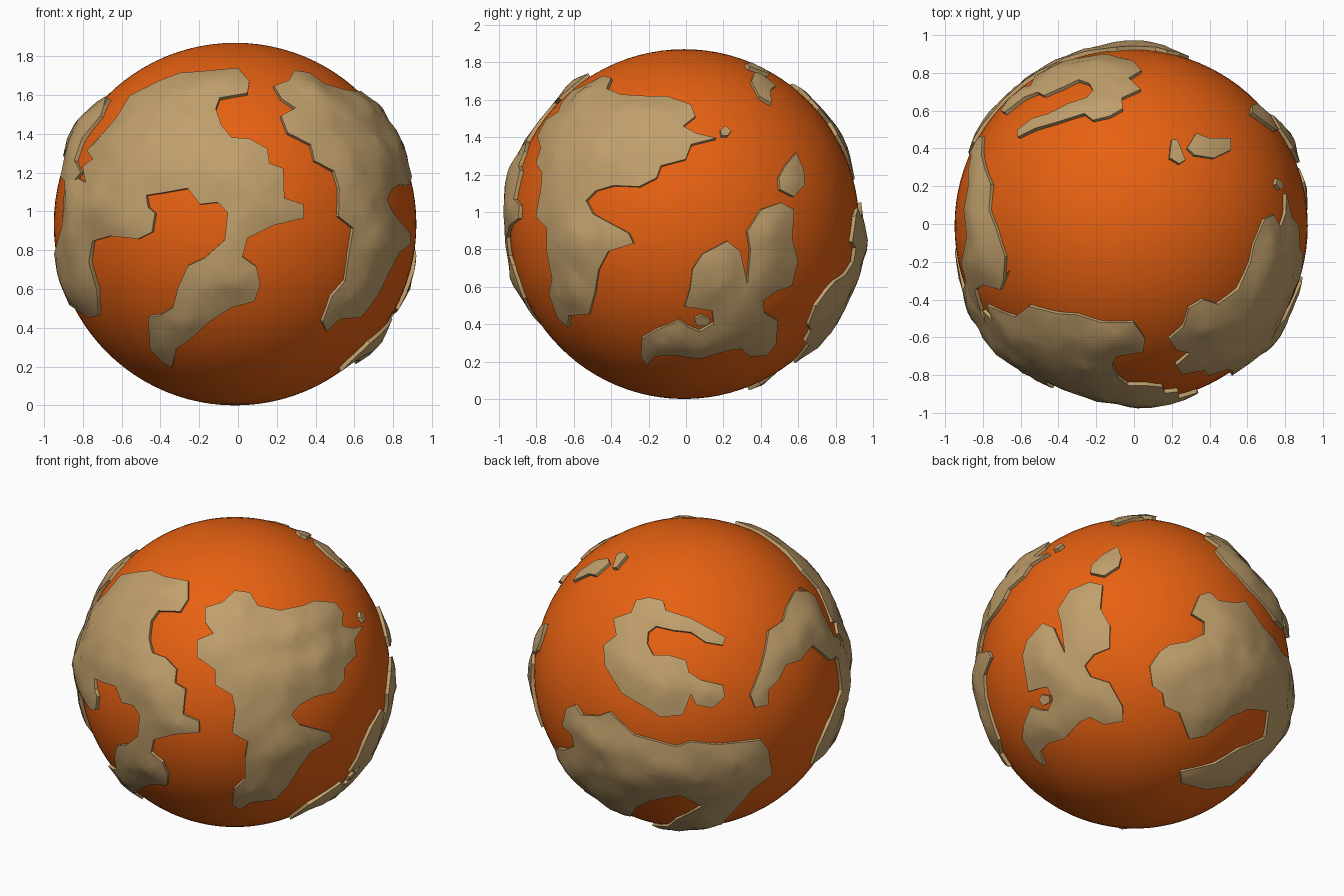
import bpy, bmesh, random
from math import sin, cos, radians, hypot, atan2
from mathutils import Vector, noise, geometry

random.seed(4)
R, C = 0.935, Vector((-0.015, -0.01, 0.935))


def material(name, color):
    m = bpy.data.materials.new(name)
    m.diffuse_color = color
    return m


ORANGE = material("ocean_orange", (0.8, 0.12, 0.006, 1))
TAN = material("land_tan", (0.53, 0.35, 0.15, 1))


def view(cx, cy, r, azimuth, elevation):
    """Drawing plane: centre, radius, and right / up / outward axes."""
    a, e = radians(azimuth), radians(elevation)
    out = Vector((sin(a) * cos(e), -cos(a) * cos(e), sin(e)))
    right = Vector((cos(a), sin(a), 0))
    return cx, cy, r * 1.025, right, out.cross(right), out


FRONT = view(235.5, 224, 181.5, 0, 0)
SIDE = view(684.5, 224.7, 175, 90, 0)
TOP = view(1131.5, 226.5, 177, 0, 90)
FR = view(235, 672, 155, 35, 25)
BL = view(688, 672, 155, 215, 25)
BR = view(1135, 672, 155, 140, -30)


def directions(v, pts):
    cx, cy, r, right, up, out = v
    for x, y in pts:
        a, b = (x - cx) / r, (cy - y) / r
        w = max(0.0, 1 - a * a - b * b) ** 0.5
        yield (right * a + up * b + out * w).normalized()


def edge_distance(p, poly):
    """Distance to the outline, negative outside it."""
    inside, best = False, 9
    for a, b in zip(poly, poly[1:] + poly[:1]):
        if (a.y > p.y) != (b.y > p.y) and p.x < (b.x - a.x) * (p.y - a.y) / (b.y - a.y) + a.x:
            inside = not inside
        d = b - a
        t = max(0, min(1, (p - a).dot(d) / max(d.length_squared, 1e-9)))
        best = min(best, (p - a - d * t).length)
    return best if inside else -best


def land(name, *parts, rise=1.0):
    """Raised land mass from an outline drawn on one or more view planes."""
    dirs = [d for v, pts in parts for d in directions(v, pts)]
    mid = sum(dirs, Vector()).normalized()
    ex = mid.orthogonal().normalized()
    ey = mid.cross(ex)

    def flat(d):
        x, y, z = d.dot(ex), d.dot(ey), d.dot(mid)
        h = hypot(x, y)
        return Vector((x, y)) * (atan2(h, z) / max(h, 1e-6))

    def wrap(p):
        t = p.length
        return mid * cos(t) + (ex * p.x + ey * p.y) * (sin(t) / max(t, 1e-6))

    poly = [flat(d) for d in dirs]
    n, step = len(poly), 0.06
    pts = list(poly)
    for i in range(-30, 31):
        for j in range(-30, 31):
            p = Vector((i + random.uniform(-.3, .3), j + random.uniform(-.3, .3))) * step
            if edge_distance(p, poly) > 0.028:
                pts.append(p)
    co, _, faces, *_ = geometry.delaunay_2d_cdt(
        pts, [(i, (i + 1) % n) for i in range(n)], [], 1, 1e-5)
    bm = bmesh.new()
    vs = []
    for p in co:
        d = wrap(p)
        e = max(0, edge_distance(p, poly))
        bump = noise.noise(d * 5) * 0.6 + noise.noise(d * 11) * 0.4
        h = 0.02 + min(e, 0.16) * 0.14 + bump * (0.01 + min(e, 0.12) * 0.16)
        vs.append(bm.verts.new(d * (R + max(0.01, h) * rise)))
    for f in faces:
        bm.faces.new([vs[i] for i in f])
    for f in bm.faces:
        f.normal_update()
        if f.normal.dot(f.calc_center_median()) < 0:
            f.normal_flip()
    # cliff sinking into the sphere
    rim = [e for e in bm.edges if e.is_boundary]
    new = bmesh.ops.extrude_edge_only(bm, edges=rim)["geom"]
    for v in new:
        if isinstance(v, bmesh.types.BMVert):
            v.co = v.co.normalized() * (R - 0.03)
    bmesh.ops.delete(bm, geom=[v for v in bm.verts if not v.link_faces], context='VERTS')
    me = bpy.data.meshes.new(name)
    bm.to_mesh(me)
    bm.free()
    ob = bpy.data.objects.new(name, me)
    ob.location = C
    me.materials.append(TAN)
    bpy.context.collection.objects.link(ob)
    bpy.ops.object.select_all(action='DESELECT')
    ob.select_set(True)
    bpy.context.view_layer.objects.active = ob
    bpy.ops.object.shade_smooth_by_angle(angle=radians(35))


# ocean sphere
bpy.ops.mesh.primitive_uv_sphere_add(segments=96, ring_count=48, radius=R, location=C)
ocean = bpy.context.object
ocean.name = "ocean_sphere"
ocean.data.materials.append(ORANGE)
bpy.ops.object.shade_smooth()

# front left continent
land("front_continent", (FRONT, [
    (238, 67), (250, 80), (248, 92), (220, 97), (216, 108), (222, 125), (232, 137), (250, 138),
    (268, 148), (270, 163), (284, 168), (285, 198), (304, 204), (305, 218), (275, 225), (248, 238),
    (243, 257), (257, 267), (261, 285), (255, 302), (232, 308), (210, 322), (190, 340), (176, 350),
    (172, 368), (164, 364), (150, 350), (148, 318), (160, 316), (173, 308), (178, 288), (188, 266),
    (205, 258), (225, 240), (228, 212), (218, 202), (200, 204), (188, 188), (165, 192), (146, 195),
    (148, 207), (155, 213), (152, 232), (138, 239), (110, 236), (92, 241), (89, 262), (97, 290),
    (98, 316), (88, 318)]),
    (BL, [(812, 765), (818, 748), (828, 725), (842, 690), (838, 660)]),
    (FRONT, [(64, 183), (64, 170), (85, 182), (82, 166), (92, 158), (86, 150), (115, 118),
             (130, 95), (160, 80), (180, 72), (205, 70)]))

# front right continent
land("right_continent", (FR, [
    (235, 590), (250, 592), (258, 605), (280, 610), (303, 605), (315, 600), (335, 602), (344, 612),
    (343, 625), (353, 628), (363, 626), (355, 640), (357, 655), (345, 668), (345, 680), (335, 692),
    (315, 697), (300, 705), (292, 715), (300, 725), (330, 733), (333, 740), (312, 752), (300, 768),
    (290, 785), (275, 800), (250, 803), (240, 810), (232, 805), (234, 790), (245, 780), (245, 760),
    (248, 742), (232, 733), (235, 710), (232, 695), (215, 685), (215, 670), (197, 657), (197, 640),
    (213, 633), (205, 622), (205, 607), (222, 602)]))

# back right continent
land("back_right_continent", (SIDE, [
    (782, 203), (795, 210), (793, 240), (799, 262), (793, 287), (777, 292), (764, 302), (765, 314),
    (779, 322), (777, 345), (768, 357), (750, 358), (742, 350), (728, 352), (700, 360), (675, 357),
    (655, 358), (647, 367), (641, 358), (642, 340), (655, 332), (680, 322), (688, 328), (700, 333),
    (714, 325), (713, 312), (700, 310), (685, 308), (690, 292), (693, 270), (703, 255), (728, 242),
    (741, 252), (748, 285), (751, 250), (748, 232), (762, 210)]))

# lower back continent with curling arm and a narrow inlet
land("lower_back_continent", (BL, [
    (565, 708), (573, 705), (580, 715), (597, 716), (608, 712), (618, 722), (632, 735), (650, 740),
    (675, 747), (690, 742), (715, 745), (745, 742), (760, 740), (768, 750), (772, 775), (752, 790)]),
    (BR, [(1232, 785), (1207, 789), (1182, 782), (1181, 771), (1215, 763), (1240, 748),
          (1266, 737), (1270, 710), (1250, 708), (1232, 715), (1205, 735), (1190, 738), (1180, 712),
          (1165, 705), (1163, 692), (1153, 685), (1150, 665), (1160, 650), (1170, 643), (1188, 640),
          (1205, 632), (1205, 620), (1192, 612)]))

# upper back C-shaped continent
land("upper_back_continent", (BL, [
    (635, 600), (648, 597), (662, 600), (665, 610), (690, 618), (708, 628), (725, 637), (722, 645),
    (705, 642), (690, 632), (672, 630), (655, 626), (647, 632), (646, 643), (652, 655), (668, 655),
    (685, 660), (688, 672), (700, 680), (722, 685), (724, 697), (712, 708), (695, 705), (690, 694),
    (682, 715), (660, 717), (645, 708), (620, 693), (603, 665), (602, 645), (615, 635), (612, 618),
    (630, 612)]))

# left continent, touching the front one
land("left_continent", (BL, [
    (750, 695), (760, 670), (765, 650), (768, 630), (783, 620), (787, 605), (795, 590), (808, 591)]),
    (FRONT, [(108, 97), (100, 115), (82, 138), (74, 160), (80, 172), (70, 186)]),
    (BL, [(830, 660), (812, 645), (800, 660), (785, 665), (778, 680), (768, 690), (768, 705),
          (755, 708)]))

# small islands
ISLANDS = [
    (SIDE, [(695, 320), (702, 317), (711, 321), (708, 327), (697, 327)]),
    (SIDE, [(721, 130), (726, 126), (732, 131), (728, 136), (722, 136)]),
    (SIDE, [(797, 153), (805, 170), (806, 185), (795, 197), (781, 190), (780, 178), (787, 165)]),
    (TOP, [(1188, 148), (1197, 133), (1210, 138), (1232, 138), (1232, 150), (1215, 158), (1195, 155)]),
    (TOP, [(1172, 140), (1178, 140), (1186, 160), (1180, 164), (1170, 158)]),
]
for i, isle in enumerate(ISLANDS, 1):
    land(f"island_{i}", isle)
